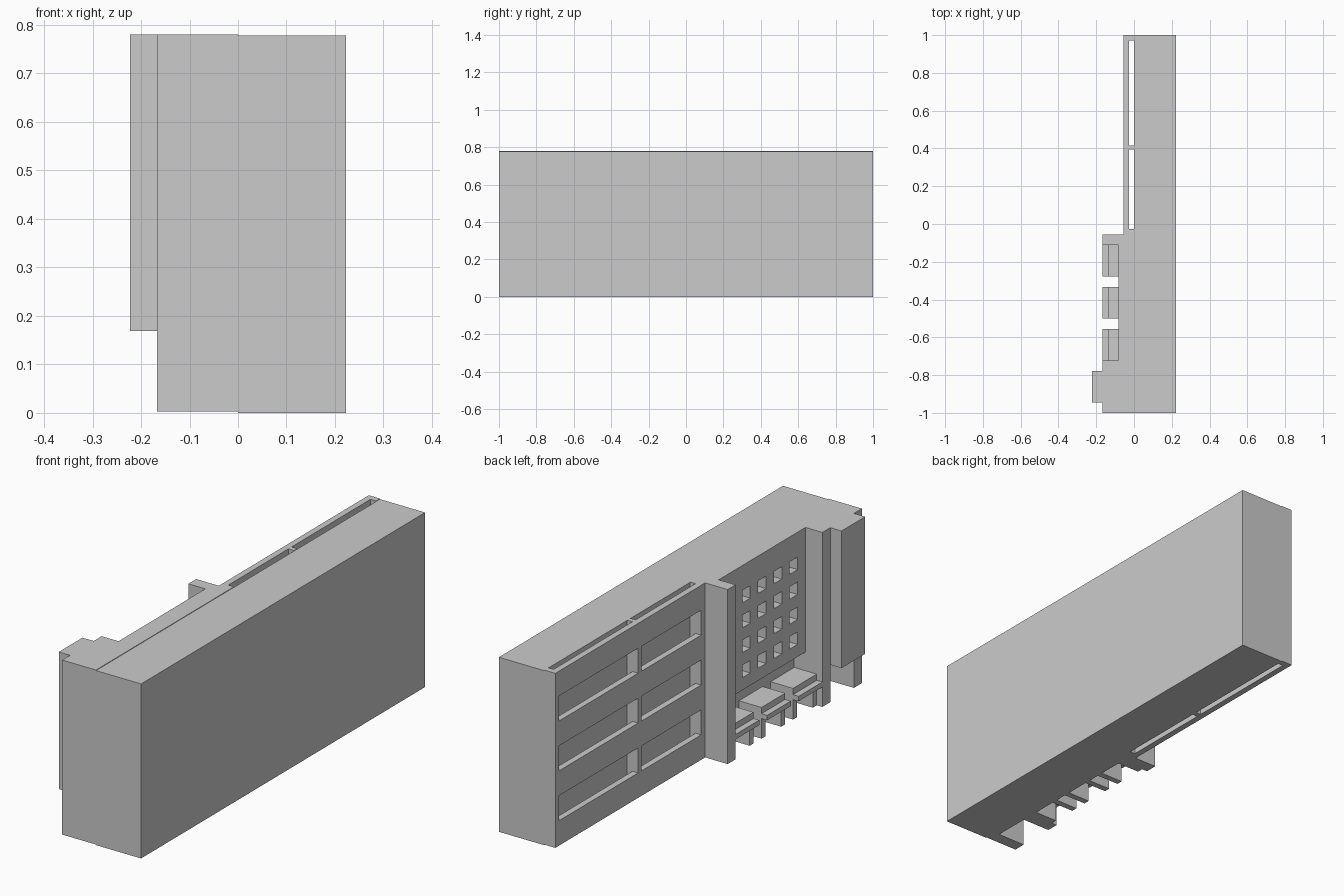
import bpy, bmesh
from mathutils import Vector

if "Cube" in bpy.data.objects:
    bpy.data.objects.remove(bpy.data.objects["Cube"])

U = 1 / 36          # module the whole building is laid out on
H = 28              # wall height in modules
LIFT = 0.0025       # the facade sits slightly higher than the main block


def finish(name, bm):
    bmesh.ops.recalc_face_normals(bm, faces=bm.faces)
    me = bpy.data.meshes.new(name)
    bm.to_mesh(me)
    bm.free()
    ob = bpy.data.objects.new(name, me)
    bpy.context.collection.objects.link(ob)
    return ob


def box(name, x, y, z, lift=LIFT):
    """Box from three (min, max) ranges in modules."""
    bm = bmesh.new()
    bmesh.ops.create_cube(bm, size=1)
    for v in bm.verts:
        v.co = Vector([(sum(r) / 2 + c * (r[1] - r[0])) * U
                       for c, r in zip(v.co, (x, y, z))])
        v.co.z += lift
    return finish(name, bm)


def pierced_panel(name, x, ys, zs):
    """Plate with an opening in every odd-numbered cell of the ys/zs grid."""
    bm = bmesh.new()
    grid = [[bm.verts.new((x[0] * U, y * U, z * U + LIFT)) for z in zs] for y in ys]
    for i in range(len(ys) - 1):
        for j in range(len(zs) - 1):
            if i % 2 == 0 or j % 2 == 0:
                bm.faces.new((grid[i][j], grid[i + 1][j],
                              grid[i + 1][j + 1], grid[i][j + 1]))
    bmesh.ops.recalc_face_normals(bm, faces=bm.faces)
    ext = bmesh.ops.extrude_face_region(bm, geom=bm.faces[:], use_keep_orig=True)
    moved = [g for g in ext["geom"] if isinstance(g, bmesh.types.BMVert)]
    bmesh.ops.translate(bm, verts=moved, vec=((x[1] - x[0]) * U, 0, 0))
    return finish(name, bm)


# main block
box("main_block", (0, 8), (-36, 36), (0, H), 0)

# long window facade: pierced plate held off the block by three ribs
mid = (14.2, 15)
pierced_panel("window_facade", (-2, -1), [-2, -1, *mid, 35, 36],
              [0, 4, 8, 12, 16, 20, 24, H])
for i, y in enumerate([(-2, -1), mid, (35, 36)]):
    box(f"facade_rib_{i}", (-1, 0), y, (0, H))

# tall piers
box("pier_centre", (-6, 0), (-4, -2), (0, H))
box("pier_entrance", (-6, 0), (-28, -26), (0, H))
box("pier_corner", (-6, 0), (-36, -34), (0, H))

# recessed wall and the lattice panel above the stalls
box("recessed_wall", (-1, 0), (-26, -4), (0, H))
lattice_y = [-26] + [v for k in range(5) for v in (-24 + 4 * k, -22 + 4 * k)] + [-4]
lattice_z = [8] + [v for k in range(4) for v in (10 + 4 * k, 12 + 4 * k)] + [H]
pierced_panel("lattice_panel", (-3, -1), lattice_y, lattice_z)

# entrance with its overhanging upper bay
box("entrance_wall", (-1, 0), (-34, -28), (0, 6))
box("upper_bay", (-8, 0), (-34, -28), (6, H))

# three stalls with side walls, flat roof and a lower front ledge
for i, y in enumerate((-10, -18, -26)):
    box(f"stall_{i}_side_a", (-5, -1), (y, y + 1), (0, 4))
    box(f"stall_{i}_side_b", (-5, -1), (y + 5, y + 6), (0, 4))
    box(f"stall_{i}_roof", (-5, -1), (y, y + 6), (4, 5))
    box(f"stall_{i}_ledge", (-6, -5), (y, y + 6), (3.2, 4))
